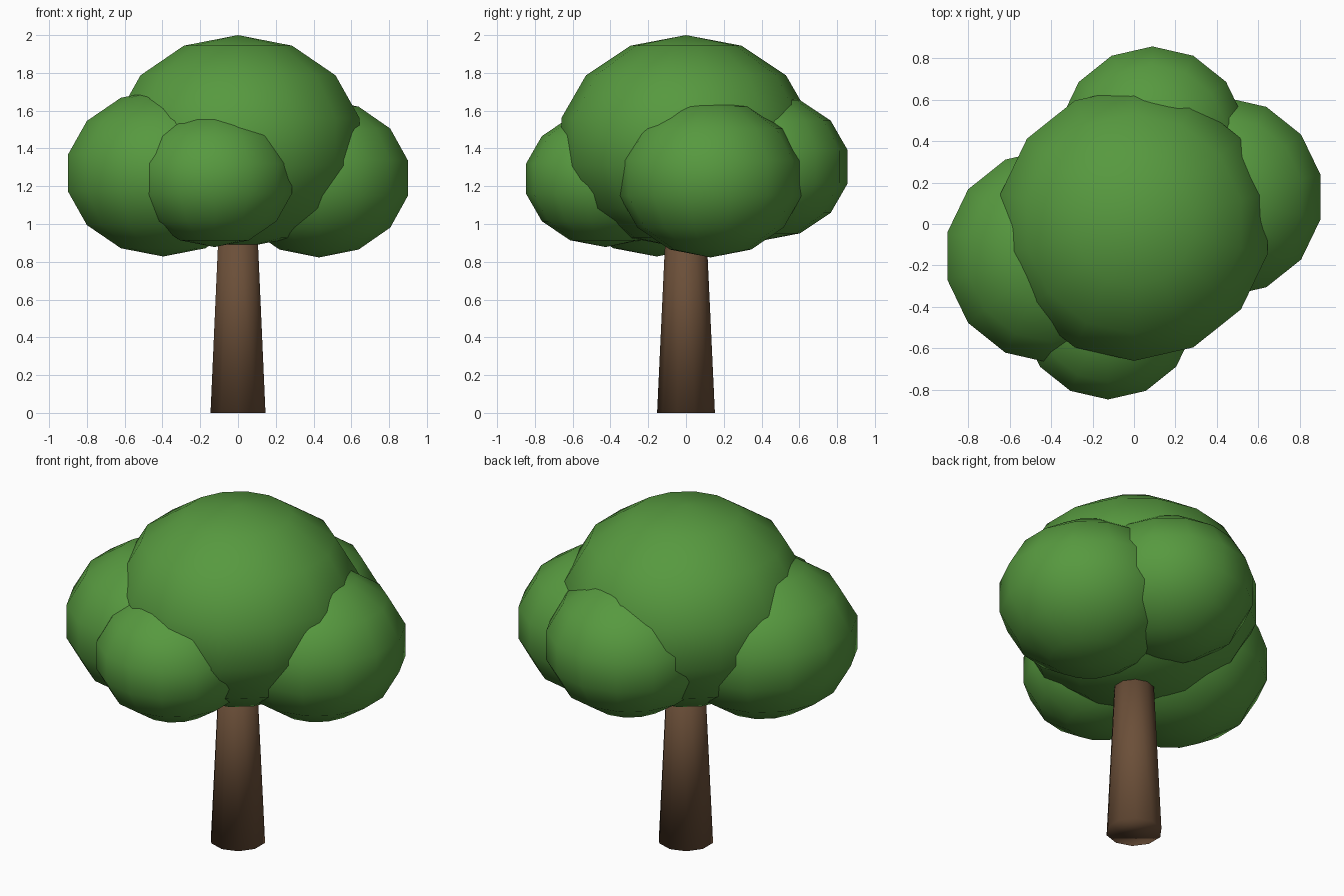
import bpy

cube = bpy.data.objects.get("Cube")
if cube:
    bpy.data.objects.remove(cube, do_unlink=True)


def make_material(name, rgb):
    mat = bpy.data.materials.new(name)
    mat.use_nodes = True
    color = (*rgb, 1.0)
    mat.diffuse_color = color
    mat.node_tree.nodes["Principled BSDF"].inputs["Base Color"].default_value = color
    return mat


def finish(name, mat):
    obj = bpy.context.object
    obj.name = obj.data.name = name
    obj.data.materials.append(mat)
    bpy.ops.object.shade_smooth()
    return obj


def foliage(name, center, radius, height):
    # Coarse smooth ball, squashed vertically
    bpy.ops.mesh.primitive_uv_sphere_add(segments=14, ring_count=7, radius=1, location=center)
    bpy.context.object.scale = (radius, radius, height)
    bpy.ops.object.transform_apply(location=False, rotation=False, scale=True)
    return finish(name, leaf)


leaf = make_material("leaf green", (0.095, 0.32, 0.05))
bark = make_material("bark brown", (0.147, 0.078, 0.04))

# Tapered ten-sided trunk, its top hidden in the foliage
TRUNK_HEIGHT = 1.05
bpy.ops.mesh.primitive_cone_add(vertices=10, radius1=0.153, radius2=0.104,
                                depth=TRUNK_HEIGHT, location=(0, 0, TRUNK_HEIGHT / 2))
finish("trunk", bark)

# Crown and the four lobes around it
foliage("crown", (0, 0, 1.435), 0.677, 0.565)
foliage("right_lobe", (-0.396, -0.155, 1.27), 0.53, 0.442)
foliage("left_lobe", (0.429, 0.13, 1.243), 0.495, 0.42)
foliage("back_lobe", (0.089, 0.402, 1.303), 0.466, 0.391)
foliage("front_lobe", (-0.125, -0.426, 1.24), 0.431, 0.362)
